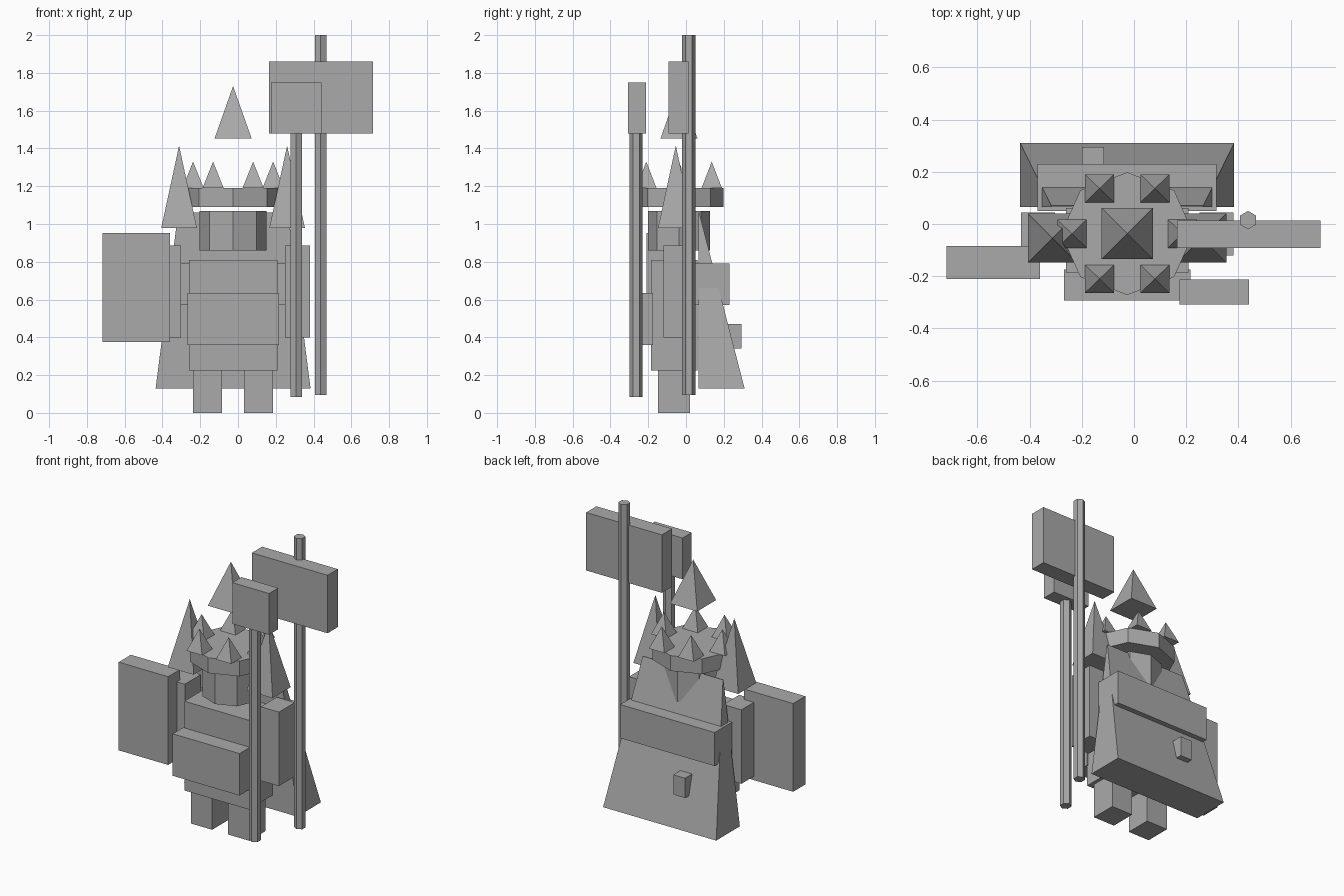
import bpy, math

if "Cube" in bpy.data.objects:
    bpy.data.objects.remove(bpy.data.objects["Cube"])

CX = -0.026   # body centre line
HY = -0.037   # head centre depth

grey = bpy.data.materials.new("plain_grey")
grey.diffuse_color = (0.4, 0.4, 0.4, 1)
grey.use_nodes = True
grey.node_tree.nodes["Principled BSDF"].inputs["Base Color"].default_value = grey.diffuse_color


def mesh(name, verts, faces):
    me = bpy.data.meshes.new(name)
    me.from_pydata(verts, [], faces)
    me.materials.append(grey)
    ob = bpy.data.objects.new(name, me)
    bpy.context.collection.objects.link(ob)
    return ob


def loft(name, low, high):
    """Closed solid between two equal counter-clockwise rings."""
    n = len(low)
    sides = [(i, (i + 1) % n, n + (i + 1) % n, n + i) for i in range(n)]
    return mesh(name, low + high,
                [tuple(reversed(range(n))), tuple(range(n, 2 * n))] + sides)


def rect(x0, x1, y0, y1, z):
    return [(x0, y0, z), (x1, y0, z), (x1, y1, z), (x0, y1, z)]


def box(name, x0, x1, y0, y1, z0, z1):
    return loft(name, rect(x0, x1, y0, y1, z0), rect(x0, x1, y0, y1, z1))


def prism(name, n, x, y, rx, ry, z0, z1, turn=0.0):
    def ring(z):
        return [(x + rx * math.cos(turn + math.tau * i / n),
                 y + ry * math.sin(turn + math.tau * i / n), z) for i in range(n)]
    return loft(name, ring(z0), ring(z1))


def spike(name, x, y, hx, hy, z0, z1):
    base = rect(x - hx, x + hx, y - hy, y + hy, z0)
    return mesh(name, base + [(x, y, z1)],
                [(3, 2, 1, 0)] + [(i, (i + 1) % 4, 4) for i in range(4)])


# Body
box("torso", -0.26, 0.208, -0.185, 0.062, 0.225, 0.81)
box("belly_plate", -0.268, 0.216, -0.293, -0.175, 0.36, 0.635)

# Legs, arms and shoulder spikes, mirrored about the body centre
for s, side in ((-1, "left"), (1, "right")):
    def pair(a, b):
        return sorted((CX + s * a, CX + s * b))
    box("leg_" + side, *pair(0.058, 0.212), -0.148, 0.021, 0, 0.225)
    box("arm_" + side, *pair(0.276, 0.407), -0.12, 0.045, 0.40, 0.885)
    spike("shoulder_spike_" + side, CX + s * 0.286, -0.054, 0.094, 0.094, 0.98, 1.415)

# Head, crown ring and crown points
prism("head", 8, CX, HY, 0.177, 0.164, 0.86, 1.07)
prism("crown_ring", 8, CX, HY, 0.254, 0.235, 1.09, 1.19)
for i in range(6):
    a = math.tau * i / 6
    spike("crown_point_%d" % i, CX + 0.212 * math.cos(a), HY + 0.2 * math.sin(a),
          0.056, 0.054, 1.19, 1.33)
spike("floating_top_spike", CX, HY, 0.098, 0.098, 1.453, 1.73)

# Cape: a wedge leaning back, with pack and peg
loft("cape", rect(CX - 0.41, CX + 0.41, 0.065, 0.31, 0.13),
     rect(CX - 0.291, CX + 0.291, 0.065, 0.07, 1.06))
box("back_pack", -0.369, 0.316, 0.05, 0.23, 0.57, 0.79)
box("back_peg", -0.2, -0.115, 0.2, 0.295, 0.34, 0.47)

# Shield
box("shield", -0.718, -0.36, -0.21, -0.084, 0.375, 0.953)

# Hammer and banner on six-sided poles
prism("hammer_handle", 6, 0.308, -0.264, 0.035, 0.035, 0.083, 1.6, math.pi / 6)
box("hammer_head", 0.174, 0.441, -0.308, -0.213, 1.48, 1.75)
prism("banner_pole", 6, 0.437, 0.015, 0.035, 0.035, 0.095, 2.0, math.pi / 6)
box("banner", 0.165, 0.714, -0.092, 0.014, 1.48, 1.86)
